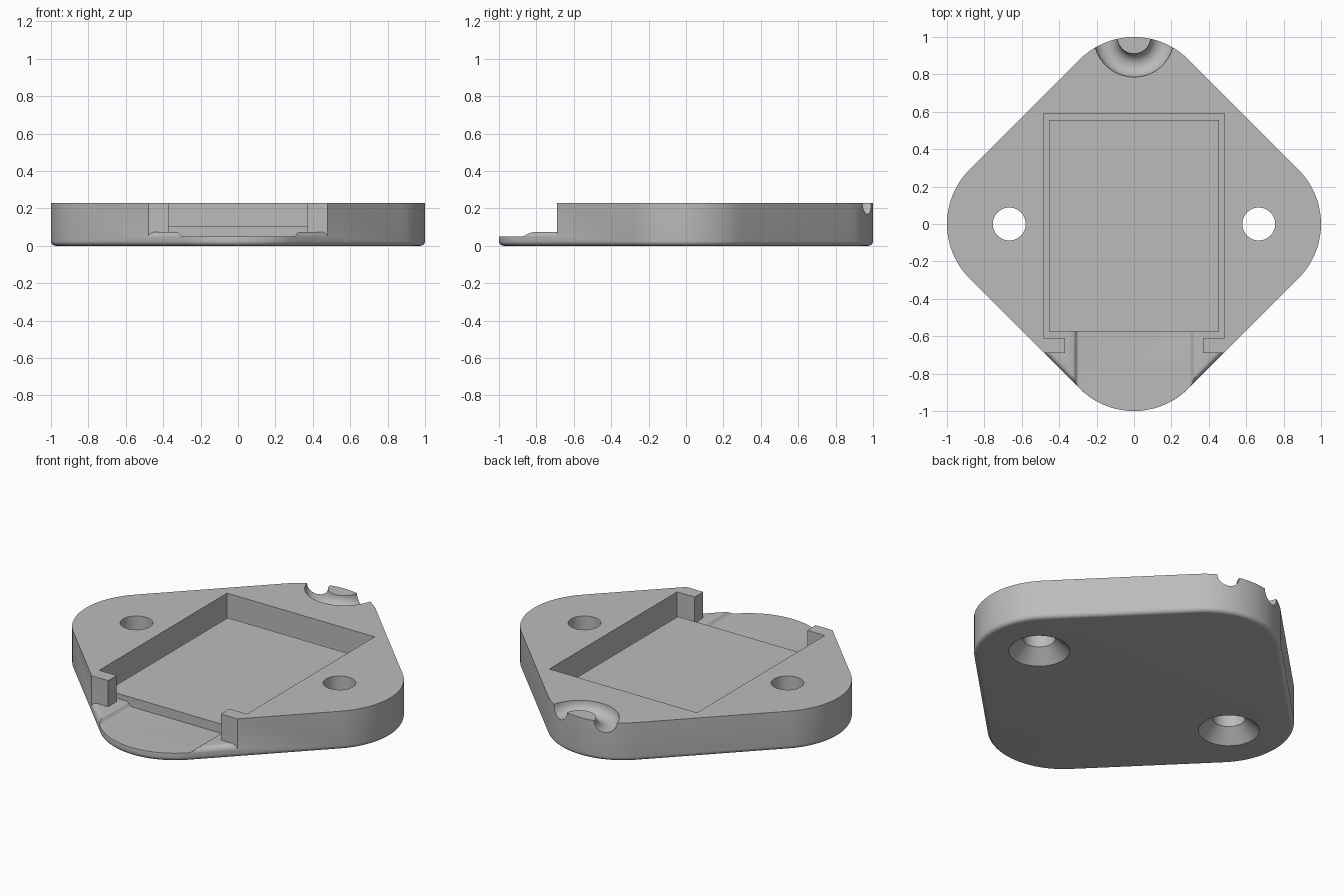
import bpy, bmesh, math
from mathutils import Vector

if "Cube" in bpy.data.objects:
    bpy.data.objects.remove(bpy.data.objects["Cube"], do_unlink=True)

TOP = 0.23       # overall height
CORNER = 0.41    # corner radius of the plate
CENTRE = 0.59    # distance of the corner arcs from the middle
SHELF = 0.075    # height of the front shelf and pocket groove

grey = bpy.data.materials.new("plain grey")
grey.use_nodes = True
grey.diffuse_color = (0.5, 0.5, 0.5, 1)
grey.node_tree.nodes["Principled BSDF"].inputs["Base Color"].default_value = grey.diffuse_color


def finish(name, bm):
    bmesh.ops.recalc_face_normals(bm, faces=bm.faces)
    mesh = bpy.data.meshes.new(name)
    bm.to_mesh(mesh)
    bm.free()
    mesh.materials.append(grey)
    ob = bpy.data.objects.new(name, mesh)
    bpy.context.collection.objects.link(ob)
    return ob


def loft(name, rings):
    """Close a stack of equal-length point rings into a solid."""
    bm = bmesh.new()
    rows = [[bm.verts.new(p) for p in ring] for ring in rings]
    n = len(rows[0])
    for a, b in zip(rows, rows[1:]):
        for i in range(n):
            j = (i + 1) % n
            bm.faces.new((a[i], a[j], b[j], b[i]))
    bm.faces.new(rows[0])
    bm.faces.new(rows[-1])
    return finish(name, bm)


def outline(z, inset, steps=20):
    """Rounded diamond, shrunk evenly by inset."""
    pts = []
    for k in range(4):
        mid = k * math.pi / 2
        for i in range(steps + 1):
            a = mid + (i / steps - 0.5) * math.pi / 2
            r = CORNER - inset
            pts.append((CENTRE * math.cos(mid) + r * math.cos(a),
                        CENTRE * math.sin(mid) + r * math.sin(a), z))
    return pts


def circle(x, z, r, n=48):
    return [(x + r * math.cos(i * math.tau / n), r * math.sin(i * math.tau / n), z)
            for i in range(n)]


def box(name, x0, x1, y0, y1, z0, z1):
    return loft(name, [[(x0, y0, z), (x1, y0, z), (x1, y1, z), (x0, y1, z)] for z in (z0, z1)])


def cut(ob, cutter):
    cutter.hide_render = True
    mod = ob.modifiers.new("cut", 'BOOLEAN')
    mod.operation, mod.solver, mod.object = 'DIFFERENCE', 'EXACT', cutter
    bpy.context.view_layer.objects.active = ob
    bpy.ops.object.modifier_apply(modifier=mod.name)
    bpy.data.objects.remove(cutter, do_unlink=True)


def fillet(r, steps=6):
    """Quarter round as (rise, inset) pairs, from the flat face to the side."""
    angles = [i / steps * math.pi / 2 for i in range(steps + 1)]
    return [(r * (1 - math.cos(a)), r * (1 - math.sin(a))) for a in angles]


# Plate with a rounded lower edge
plate = loft("base_plate", [outline(z, d) for z, d in fillet(0.025)] + [outline(TOP, 0)])

# Front shelf: clear everything above a round-edged shelf
shelf_cut = box("shelf_cutter", -1, 1, -1.2, -0.69, SHELF - 0.03, 0.4)
shelf_rings = [outline(0.02, -0.02), outline(SHELF - 0.03, -0.001)]
shelf_rings += [outline(SHELF - rise, d) for rise, d in reversed(fillet(0.03)[:-1])]
cut(shelf_cut, loft("shelf_form", shelf_rings))
cut(plate, shelf_cut)

# Pocket and its opening between the two front tabs
cut(plate, box("pocket_cutter", -0.485, 0.485, -0.61, 0.59, SHELF, 0.4))
cut(plate, box("opening_cutter", -0.37, 0.37, -0.72, -0.59, SHELF, 0.4))

# Shallow channel with soft sides running out over the shelf
half = [(0.29, 0.05), (0.303, 0.053), (0.31, 0.06), (0.317, 0.069), (0.335, SHELF + 0.001),
        (0.335, 0.12)]
section = half + [(-x, z) for x, z in reversed(half)]
cut(plate, loft("channel_cutter", [[(x, y, z) for x, z in section] for y in (-1.2, -0.57)]))

# Countersunk screw holes
for side in (-1, 1):
    x = 0.667 * side
    cut(plate, loft("hole_cutter", [circle(x, -0.01, 0.174), circle(x, 0.076, 0.088),
                                    circle(x, 0.4, 0.088)]))

# Half-round ring groove at the back corner
bpy.ops.mesh.primitive_torus_add(location=(0, 1, TOP), major_radius=0.152, minor_radius=0.0625,
                                 major_segments=64, minor_segments=32)
cut(plate, bpy.context.object)

# Raised floor inside the pocket
floor = box("raised_floor", -0.455, 0.455, -0.575, 0.555, 0.03, 0.105)

# Smooth the rounds, keep edges crisp
bpy.ops.object.select_all(action='DESELECT')
for ob in (plate, floor):
    ob.select_set(True)
bpy.context.view_layer.objects.active = plate
bpy.ops.object.shade_smooth_by_angle(angle=math.radians(30))
